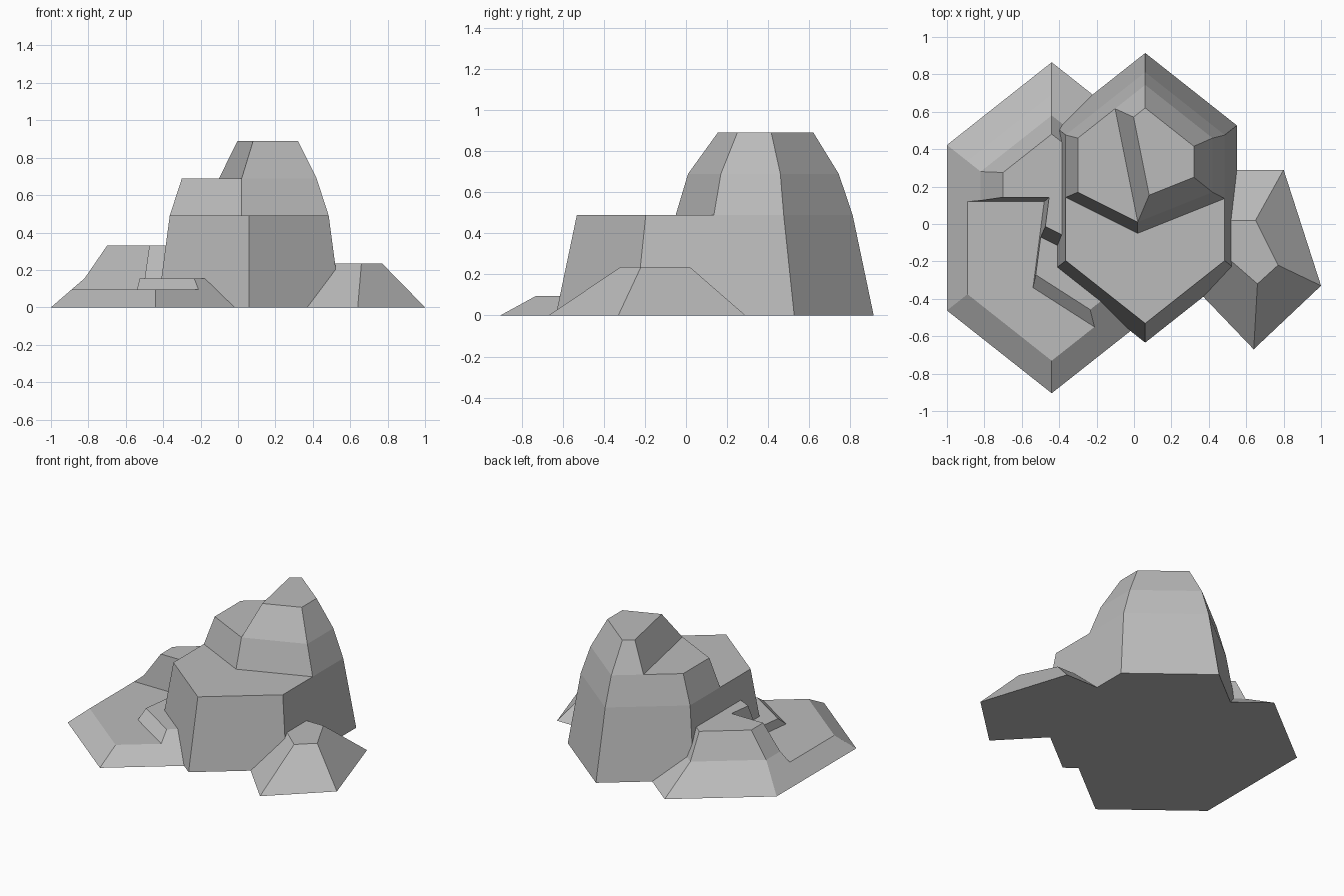
import bpy
import bmesh

cube = bpy.data.objects.get("Cube")
if cube:
    bpy.data.objects.remove(cube, do_unlink=True)

# Single stone colour
stone = bpy.data.materials.new("stone_grey")
stone.use_nodes = True
grey = (0.5, 0.5, 0.5, 1)
stone.diffuse_color = grey
stone.node_tree.nodes["Principled BSDF"].inputs["Base Color"].default_value = grey


def hexagon(center_x, center_y, height, half_width):
    """Level six-sided ring with its points at the front and back."""
    side = half_width * 0.79
    point = side * 2
    corners = [(0, -point), (half_width, -side), (half_width, side),
               (0, point), (-half_width, side), (-half_width, -side)]
    return [(center_x + x, center_y + y, height) for x, y in corners]


def level(height, corners):
    """Level ring through freely placed corners."""
    return [(x, y, height) for x, y in corners]


def split_off(bm, point, normal):
    """Break the rock along a plane, keeping the side the normal points to."""
    geometry = bm.verts[:] + bm.edges[:] + bm.faces[:]
    bmesh.ops.bisect_plane(bm, geom=geometry, plane_co=point, plane_no=normal,
                           clear_inner=True)
    bmesh.ops.holes_fill(bm, edges=bm.edges[:], sides=0)


def rock(name, rings, breaks=()):
    """Closed flat-faced stone lofted through rings, then broken along planes."""
    bm = bmesh.new()
    loops = [[bm.verts.new(corner) for corner in ring] for ring in rings]
    for low, high in zip(loops, loops[1:]):
        for k in range(len(low)):
            bm.faces.new((low[k - 1], low[k], high[k], high[k - 1]))
    bm.faces.new(reversed(loops[0]))
    bm.faces.new(loops[-1])
    for point, normal in breaks:
        split_off(bm, point, normal)
    bmesh.ops.recalc_face_normals(bm, faces=bm.faces[:])
    mesh = bpy.data.meshes.new(name)
    bm.to_mesh(mesh)
    bm.free()
    mesh.materials.append(stone)
    obj = bpy.data.objects.new(name, mesh)
    bpy.context.collection.objects.link(obj)


# Tall rock: body, a step with a pointed front, and a peak split along one side
tall = [hexagon(0.06, y, z, width) for y, z, width in
        [(0.14, 0, 0.49), (0.14, 0.49, 0.425), (0.175, 0.69, 0.36), (0.21, 0.89, 0.26)]]
step_nose = (0.02, -0.05, 0.49)
peak_nose = (0.02, 0.01, 0.69)
rock("tall_rock_body", tall[:2])
rock("tall_rock_step", tall[1:3],
     [(step_nose, (0.5, 1, -0.3)), (step_nose, (-0.4, 1, -0.3))])
rock("tall_rock_peak", tall[2:],
     [(peak_nose, (-0.4, 1, -0.6)), (peak_nose, (1, 0.2, -0.45))])

# Wide low rock: slab, thin step with a corner broken out, and raised back part
wide = [hexagon(-0.44, y, z, width) for y, z, width in
        [(-0.02, 0, 0.56), (-0.02, 0.095, 0.45), (-0.02, 0.155, 0.38), (0.07, 0.33, 0.26)]]
notch = (-0.54, -0.34, 0.095)
notch_wall = (notch, (1, -0.13, -0.1))
rock("wide_rock_slab", wide[:2])
rock("wide_rock_back", wide[1:], [((0, 0.12, 0.1), (0, 1, -0.1))])
rock("wide_rock_thin_step", wide[1:3], [notch_wall, (notch, (0.64, 1, -1.3))])
rock("wide_rock_high_step", wide[2:],
     [notch_wall, ((-0.5, -0.07, 0.155), (0.5, 1, -0.4))])

# Small side rock leaning against the tall one
rock("small_rock", [
    level(0, [(0.64, -0.67), (1, -0.33), (0.8, 0.29), (-0.28, 0.29)]),
    level(0.235, [(0.66, -0.32), (0.77, -0.22), (0.65, 0.02), (0.27, 0.02)]),
])
